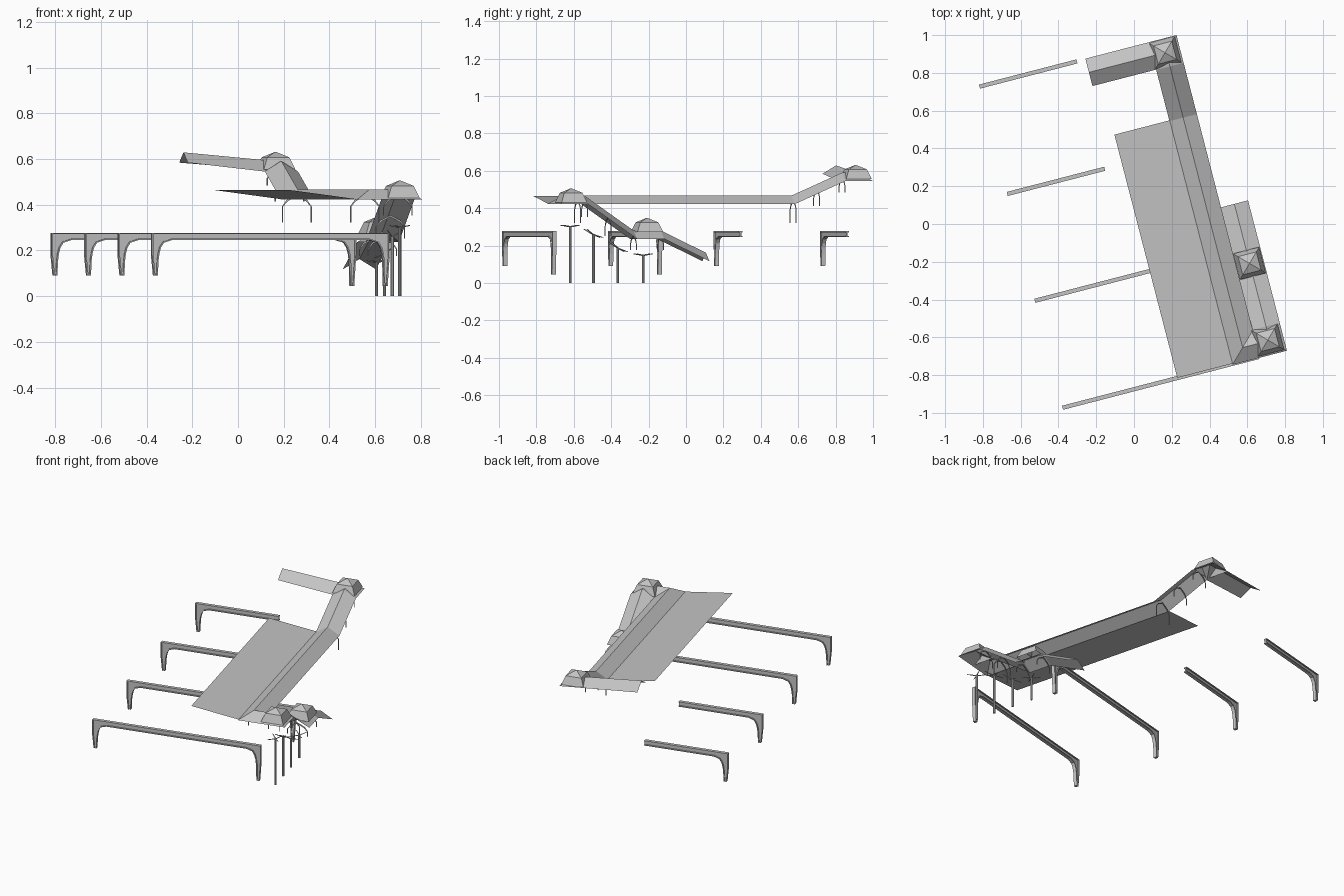
import bpy, bmesh, math
from mathutils import Vector, Matrix

old = bpy.data.objects.get("Cube")
if old:
    bpy.data.objects.remove(old, do_unlink=True)

# The whole layout is turned on plan; parts are laid out in its own u, v axes
TURN = Matrix.Rotation(math.radians(14.5), 4, 'Z')

grey = bpy.data.materials.new("plain_grey")
grey.use_nodes = True
grey.diffuse_color = (0.55, 0.55, 0.55, 1)
grey.node_tree.nodes["Principled BSDF"].inputs["Base Color"].default_value = (0.55, 0.55, 0.55, 1)


def make(name, verts, faces):
    mesh = bpy.data.meshes.new(name)
    mesh.from_pydata([TURN @ Vector(v) for v in verts], [], faces)
    bm = bmesh.new()
    bm.from_mesh(mesh)
    bmesh.ops.recalc_face_normals(bm, faces=bm.faces)
    # open sheets must face the sky
    if any(e.is_boundary for e in bm.edges) and sum(f.normal.z * f.calc_area() for f in bm.faces) < 0:
        bmesh.ops.reverse_faces(bm, faces=bm.faces)
    bm.to_mesh(mesh)
    bm.free()
    mesh.materials.append(grey)
    ob = bpy.data.objects.new(name, mesh)
    bpy.context.collection.objects.link(ob)
    return ob


def loft(name, rings, cap=True):
    """Closed loops of equal length joined into a tube."""
    n = len(rings[0])
    verts = [p for r in rings for p in r]
    faces = [(i * n + j, i * n + (j + 1) % n, (i + 1) * n + (j + 1) % n, (i + 1) * n + j)
             for i in range(len(rings) - 1) for j in range(n)]
    if cap:
        faces += [tuple(range(n)), tuple(range(len(verts) - n, len(verts)))]
    return make(name, verts, faces)


def plate(name, outline, u0, v0, half):
    """Outline in the (u, z) plane given thickness along v."""
    return loft(name, [[(u0 + s, v0 + d, z) for s, z in outline] for d in (-half, half)])


def rod(name, a, b, r, r2=None, sides=4):
    a, b = Vector(a), Vector(b)
    d = (b - a).normalized()
    e = d.orthogonal().normalized()
    f = d.cross(e)
    ring = lambda c, q: [c + q * (e * math.cos(t) + f * math.sin(t))
                         for t in (2 * math.pi * (k + .5) / sides for k in range(sides))]
    return loft(name, [ring(a, r), ring(b, r2 or r)])


# ---- Gabled walkway roof, swept along its centre line with mitred corners
HALF, RISE = 0.075, 0.045
path = [(-0.03, 0.837, 0.584), (0.393, 0.837, 0.545), (0.393, 0.76, 0.545),
        (0.393, 0.48, 0.422), (0.393, -0.777, 0.422), (0.541, -0.777, 0.422),
        (0.541, -0.70, 0.422), (0.541, -0.43, 0.236), (0.541, -0.28, 0.236),
        (0.541, -0.03, 0.117)]


def side_vector(i):
    flat = [Vector(p[:2]) for p in path]
    dirs = [(flat[k + 1] - flat[k]).normalized() for k in (i - 1, i) if 0 <= k < len(flat) - 1]
    normals = [Vector((-d.y, d.x)) for d in dirs]
    m = sum(normals, Vector((0, 0))).normalized()
    return m / m.dot(normals[0])


roof_verts, roof_faces = [], []
for i, (u, v, z) in enumerate(path):
    s = side_vector(i) * HALF
    roof_verts += [(u + s.x, v + s.y, z), (u, v, z + RISE), (u - s.x, v - s.y, z)]
    if i:
        k = 3 * i
        roof_faces += [(k - 3, k - 2, k + 1, k), (k - 2, k - 1, k + 2, k + 1)]
make("walkway_roof", roof_verts, roof_faces)

# ---- Broad platform canopy, dipping towards the walkway
make("platform_canopy", [(0.018, -0.846, 0.464), (0.32, -0.846, 0.424),
                         (0.32, 0.484, 0.424), (0.018, 0.484, 0.464)], [(0, 1, 2, 3)])

# ---- Square lanterns where the walkway turns or lands
for n, (u, v, z) in enumerate([(0.386, 0.837, 0.555), (0.532, -0.772, 0.43), (0.54, -0.355, 0.272)]):
    square = lambda h, zz: [(u + a * h, v + b * h, zz) for a, b in ((-1, -1), (1, -1), (1, 1), (-1, 1))]
    verts = square(0.071, z) + square(0.05, z + 0.052) + [(u, v, z + 0.077)]
    faces = [(j, (j + 1) % 4, 4 + (j + 1) % 4, 4 + j) for j in range(4)]
    faces += [(4 + j, 4 + (j + 1) % 4, 8) for j in range(4)]
    make(f"lantern_{n + 1}", verts, faces)

# ---- Slim frames under the roof: arch with two hanging legs
frames = [(0.393, 0.76, 0.545, 0.06), (0.393, 0.62, 0.483, 0.07), (0.393, 0.49, 0.422, 0.10),
          (0.393, -0.70, 0.422, 0.10), (0.541, -0.70, 0.422, 0.07), (0.541, -0.57, 0.332, 0.08),
          (0.541, -0.43, 0.236, 0.06), (0.541, -0.28, 0.236, 0.06)]
for n, (u, v, z, drop) in enumerate(frames):
    arch = [(-0.067, -drop), (-0.067, -0.03), (-0.045, 0.0), (0, 0.022)]
    arch += [(-s, h) for s, h in reversed(arch[:-1])]
    inner = [(s * 0.93, h - (0.007 if abs(s) < 0.06 else 0)) for s, h in reversed(arch)]
    plate(f"roof_frame_{n + 1}", [(s, z + h) for s, h in arch + inner], u, v, 0.002)

# ---- Flanged cantilever beams with haunched legs
TOP, LOW, WEB, FLANGE, T = 0.277, 0.245, 0.004, 0.011, 0.006
HAUNCH = [(0.029, 0.155), (0.033, 0.185), (0.04, 0.212), (0.054, 0.234), (0.09, LOW)]


def leg(foot):
    """Outer edge and inner edge of one leg, from the foot up."""
    return [(0.009, foot), (0.0, 0.18), (0.0, TOP)], [(0.026, foot)] + HAUNCH


def band(line, shift):
    """Closed strip beside a line, shifted along its normal."""
    moved = []
    for i, p in enumerate(line):
        a, b = line[max(i - 1, 0)], line[min(i + 1, len(line) - 1)]
        d = Vector((b[0] - a[0], b[1] - a[1])).normalized()
        moved.append((p[0] - d.y * shift, p[1] + d.x * shift))
    return line + moved[::-1]


for n, (v, length, two_legs) in enumerate([(-0.847, 1.074, True), (-0.262, 1.074, True),
                                           (0.322, 0.533, False), (0.909, 0.533, False)]):
    outer, inner = leg(0.09)
    outer_r, inner_r = [], [(length, LOW)]
    if two_legs:
        o, i = leg(0.045)
        outer_r = [(length - s, z) for s, z in reversed(o)]
        inner_r = [(length - s, z) for s, z in reversed(i)]
    outside = outer + (outer_r or [(length, TOP)])
    inside = inner + inner_r
    name = f"beam_{n + 1}"
    plate(name + "_web", outside + inside[::-1], -0.61, v, WEB)
    plate(name + "_inner_flange", band(inside, T), -0.61, v, FLANGE)
    plate(name + "_top_flange", band([(0, TOP), (length, TOP)], -T), -0.61, v, FLANGE)
    plate(name + "_outer_flange", band(outer, -T), -0.61, v, FLANGE)
    if outer_r:
        plate(name + "_far_flange", band(outer_r, -T), -0.61, v, FLANGE)

# ---- Posts with thin crossed arms, tilted where the roof slopes
for n, (v, top, tilt) in enumerate([(-0.777, 0.305, 0), (-0.648, 0.262, -0.5),
                                    (-0.513, 0.19, -0.6), (-0.374, 0.152, 0)]):
    u = 0.53
    rod(f"post_{n + 1}", (u, v, 0), (u, v, top), 0.007, sides=8)
    for k, (a, b) in enumerate([(1, 1), (1, -1), (-1, 1), (-1, -1)]):
        tip = (u + a * 0.034, v + b * 0.045, top + 0.004 + b * 0.045 * tilt)
        rod(f"post_{n + 1}_arm_{k + 1}", (u, v, top - 0.004), tip, 0.004, 0.002)
